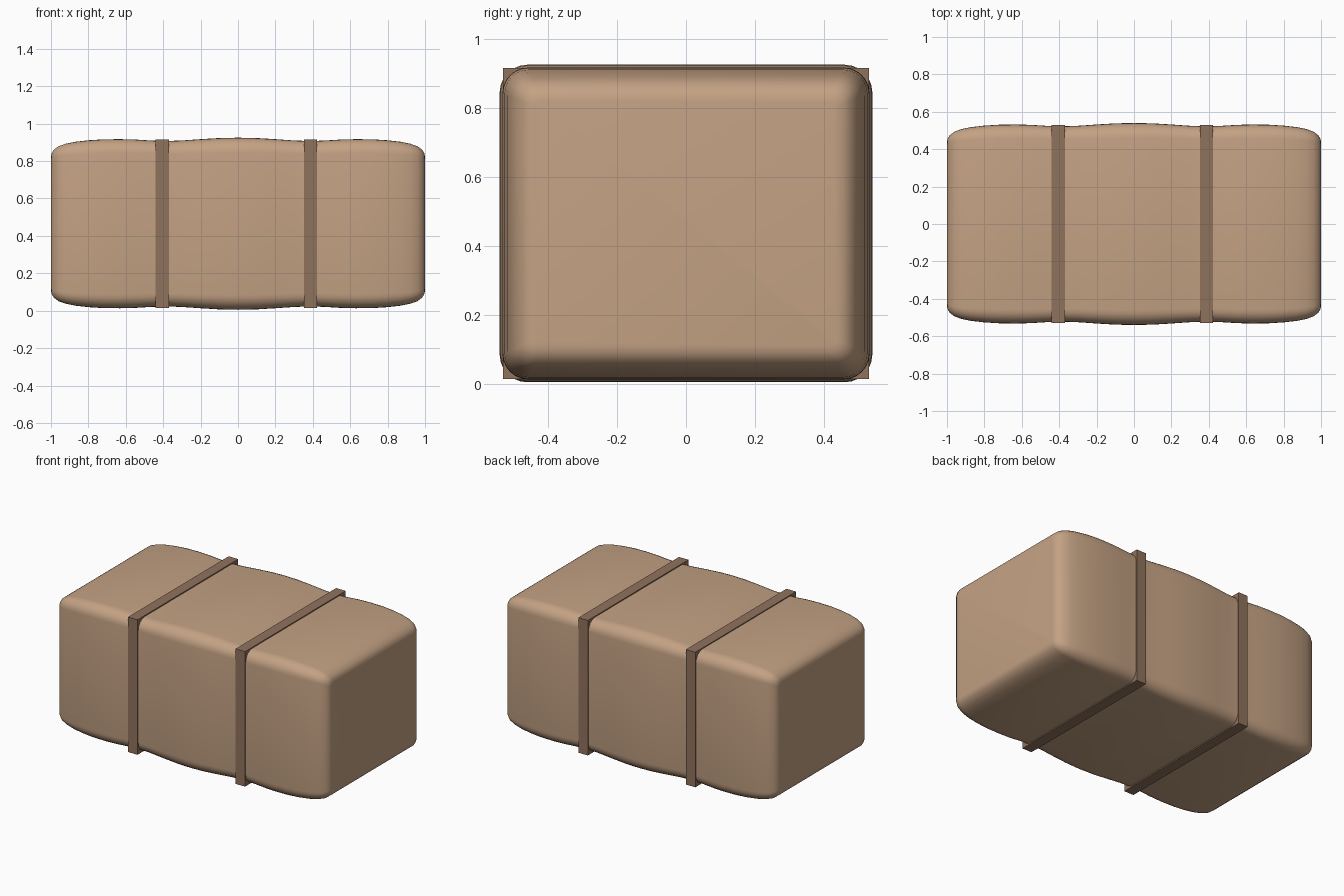
import bpy, bmesh, math

if "Cube" in bpy.data.objects:
    bpy.data.objects.remove(bpy.data.objects["Cube"])

CZ = 0.465          # height of the bundle's axis
HY, HZ = 0.54, 0.46  # half sizes at the fullest section


def paint(obj, name, rgb):
    mat = bpy.data.materials.new(name)
    mat.diffuse_color = (*rgb, 1)
    mat.use_nodes = True
    mat.node_tree.nodes["Principled BSDF"].inputs["Base Color"].default_value = mat.diffuse_color
    obj.data.materials.append(mat)


def make_object(name, bm):
    bmesh.ops.recalc_face_normals(bm, faces=bm.faces)
    mesh = bpy.data.meshes.new(name)
    bm.to_mesh(mesh)
    bm.free()
    obj = bpy.data.objects.new(name, mesh)
    bpy.context.collection.objects.link(obj)
    return obj


def section(bm, x, hy, hz, r, n=6):
    """Rounded rectangle across the x axis, with n segments per corner."""
    ring = []
    for k, (sy, sz) in enumerate([(1, 1), (-1, 1), (-1, -1), (1, -1)]):
        for i in range(n + 1):
            a = math.pi / 2 * (k + i / n)
            ring.append(bm.verts.new((x, sy * (hy - r) + r * math.cos(a),
                                      CZ + sz * (hz - r) + r * math.sin(a))))
    return ring


def bridge(bm, a, b):
    for i in range(len(a)):
        j = (i + 1) % len(a)
        bm.faces.new((a[i], a[j], b[j], b[i]))


# Soft roll: section inset at stations along x, pinched under the straps
half = [(0.0, 0.0), (0.1, 0.002), (0.2, 0.008), (0.3, 0.015), (0.39, 0.018),
        (0.47, 0.015), (0.55, 0.01), (0.63, 0.008), (0.72, 0.009), (0.8, 0.014),
        (0.87, 0.022), (0.92, 0.032), (0.96, 0.046), (0.985, 0.065),
        (0.997, 0.085), (1.0, 0.105)]
stations = [(-x, d) for x, d in reversed(half[1:])] + half
bm = bmesh.new()
rings = [section(bm, x, HY - d, HZ - d, max(0.08 - 0.6 * d, 0.015)) for x, d in stations]
for a, b in zip(rings, rings[1:]):
    bridge(bm, a, b)
bm.faces.new(rings[0])
bm.faces.new(rings[-1])
roll = make_object("bedroll", bm)
paint(roll, "tan_cloth", (0.55, 0.36, 0.23))
bpy.context.view_layer.objects.active = roll
roll.select_set(True)
bpy.ops.object.shade_smooth_by_angle(angle=math.radians(50))

# Two square-cornered straps wrapped around the roll
for name, x in (("left_strap", -0.405), ("right_strap", 0.388)):
    bm = bmesh.new()
    loops = []
    for dx, hy, hz in ((-0.035, 0.53, 0.45), (0.035, 0.53, 0.45),
                       (0.035, 0.505, 0.425), (-0.035, 0.505, 0.425)):
        loops.append([bm.verts.new((x + dx, sy * hy, CZ + sz * hz))
                      for sy, sz in ((1, 1), (-1, 1), (-1, -1), (1, -1))])
    for i in range(4):
        bridge(bm, loops[i], loops[(i + 1) % 4])
    paint(make_object(name, bm), name + "_leather", (0.28, 0.17, 0.11))
